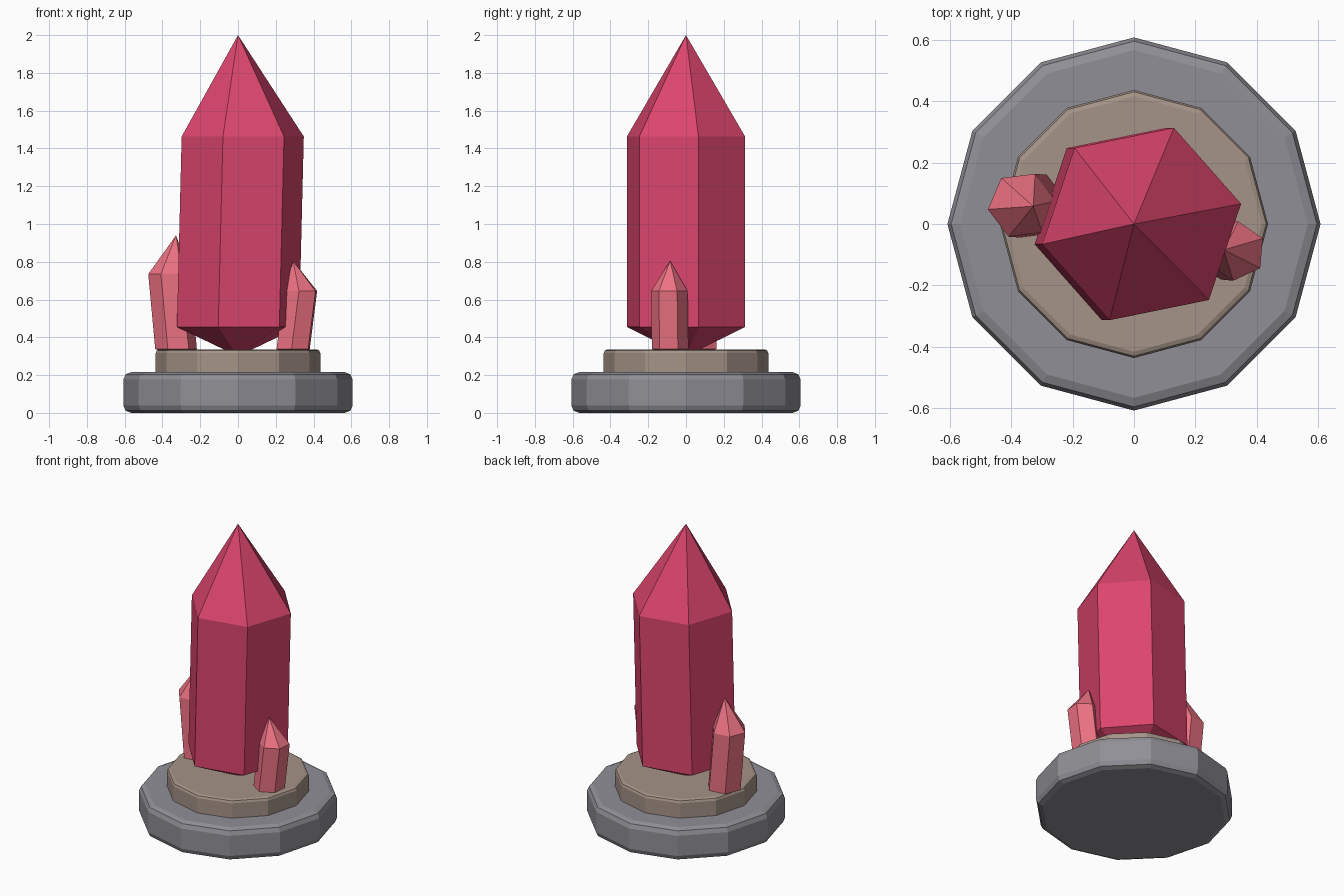
import bpy, bmesh
from math import cos, sin, pi, radians

if "Cube" in bpy.data.objects:
    bpy.data.objects.remove(bpy.data.objects["Cube"])


def material(name, rgb):
    m = bpy.data.materials.new(name)
    m.diffuse_color = (*rgb, 1)
    m.use_nodes = True
    m.node_tree.nodes["Principled BSDF"].inputs["Base Color"].default_value = m.diffuse_color
    return m


def add_object(name, bm, mat):
    bmesh.ops.recalc_face_normals(bm, faces=bm.faces)
    me = bpy.data.meshes.new(name)
    bm.to_mesh(me)
    bm.free()
    me.materials.append(mat)
    ob = bpy.data.objects.new(name, me)
    bpy.context.collection.objects.link(ob)
    return ob


def ring(bm, n, r, x, y, z, turn=0.0):
    return [bm.verts.new((x + r * cos(turn + 2 * pi * i / n),
                          y + r * sin(turn + 2 * pi * i / n), z)) for i in range(n)]


def bridge(bm, a, b):
    for i in range(len(a)):
        j = (i + 1) % len(a)
        bm.faces.new((a[i], a[j], b[j], b[i]))


def disc(name, r, z0, z1, bevel, mat):
    """Twelve-sided slab with rounded rims."""
    bm = bmesh.new()
    lo, hi = ring(bm, 12, r, 0, 0, z0), ring(bm, 12, r, 0, 0, z1)
    bridge(bm, lo, hi)
    bm.faces.new(lo[::-1])
    bm.faces.new(hi)
    mod = add_object(name, bm, mat).modifiers.new("rim", 'BEVEL')
    mod.width, mod.segments = bevel, 2
    mod.limit_method, mod.angle_limit = 'ANGLE', radians(45)


def crystal(name, x, y, r, turn, z_tip, z_low, z_high, z_apex, lean, mat):
    """Six-sided leaning prism with a point at each end."""
    bm = bmesh.new()
    lo = ring(bm, 6, r, x, y, z_low, radians(turn))
    hi = ring(bm, 6, r, x + lean[0], y + lean[1], z_high, radians(turn))
    bridge(bm, lo, hi)
    tip, apex = bm.verts.new((x, y, z_tip)), bm.verts.new((x, y, z_apex))
    for i in range(6):
        j = (i + 1) % 6
        bm.faces.new((lo[j], lo[i], tip))
        bm.faces.new((hi[i], hi[j], apex))
    add_object(name, bm, mat)


stone = material("stone", (0.28, 0.275, 0.305))
clay = material("clay", (0.376, 0.292, 0.242))
ruby = material("ruby", (0.72, 0.06, 0.155))
pink = material("pink", (0.86, 0.17, 0.23))

# Stepped pedestal
disc("base", 0.607, 0.0, 0.216, 0.04, stone)
disc("pedestal", 0.436, 0.18, 0.336, 0.02, clay)

# Crystals
crystal("main_crystal", 0, 0, 0.33, 11.5, 0.30, 0.455, 1.463, 2.0, (0.025, 0), ruby)
crystal("left_crystal", -0.328, 0.058, 0.111, 7, 0.30, 0.338, 0.735, 0.94, (-0.037, 0.003), pink)
crystal("right_crystal", 0.292, -0.084, 0.097, 25, 0.30, 0.338, 0.645, 0.805, (0.039, -0.004), pink)
